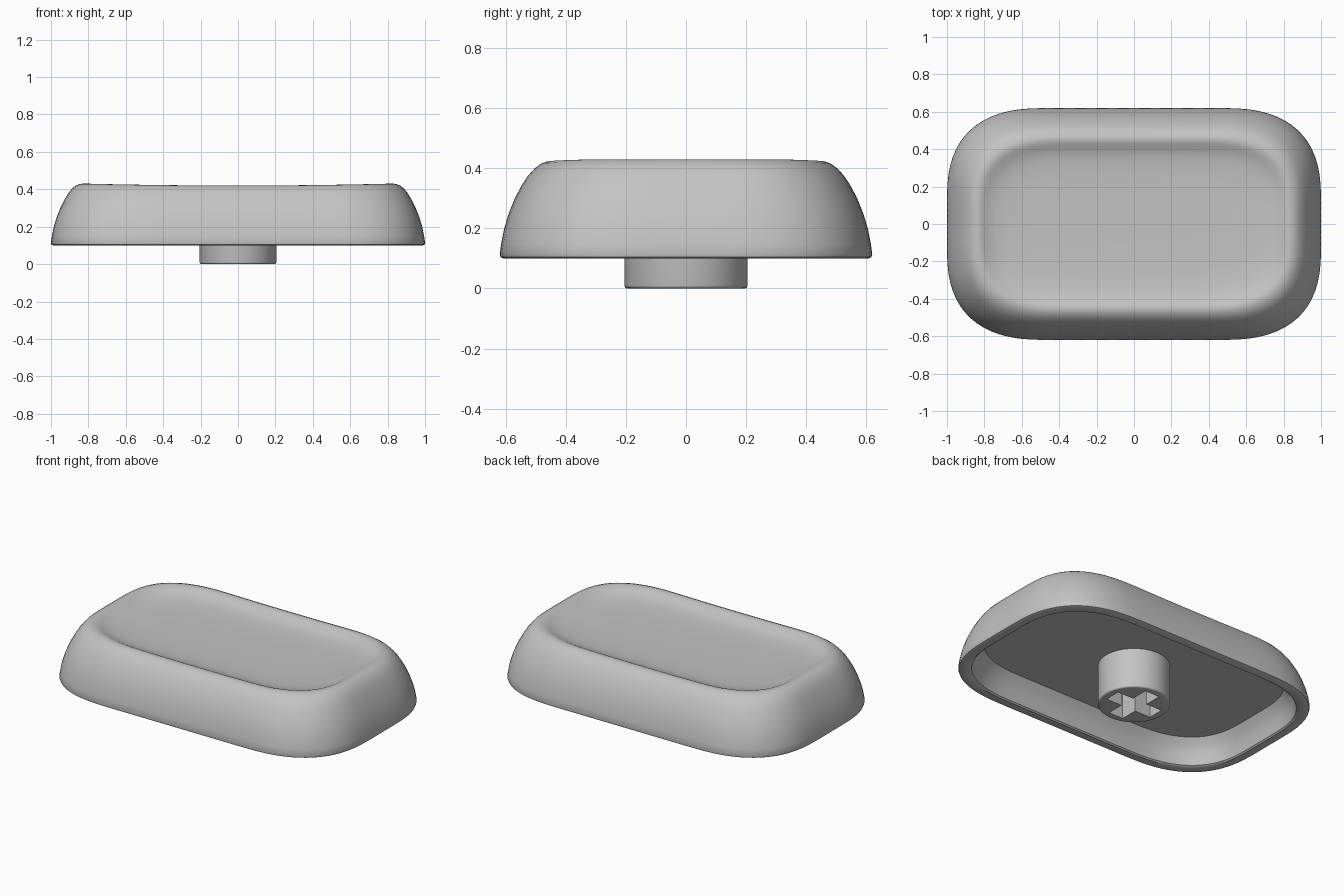
import bpy, bmesh, math

if "Cube" in bpy.data.objects:
    bpy.data.objects.remove(bpy.data.objects["Cube"], do_unlink=True)

grey = bpy.data.materials.new("plain grey plastic")
grey.use_nodes = True
colour = (0.55, 0.55, 0.55, 1)
grey.diffuse_color = colour
grey.node_tree.nodes["Principled BSDF"].inputs["Base Color"].default_value = colour


def make_object(name, bm):
    bmesh.ops.recalc_face_normals(bm, faces=bm.faces)
    mesh = bpy.data.meshes.new(name)
    bm.to_mesh(mesh)
    bm.free()
    mesh.materials.append(grey)
    obj = bpy.data.objects.new(name, mesh)
    bpy.context.collection.objects.link(obj)
    return obj


def smooth(obj, degrees):
    bpy.ops.object.select_all(action='DESELECT')
    obj.select_set(True)
    bpy.context.view_layer.objects.active = obj
    bpy.ops.object.shade_smooth_by_angle(angle=math.radians(degrees))


def rounded_outline(hx, hy, steps=16, side=8, power=2.6):
    """Rectangle with soft superelliptic corners, counter-clockwise."""
    cx, cy = hx * 0.54, hy * 0.8
    fx, fy = hx - cx, hy - cy
    quarter = []
    for i in range(steps + 1):
        a = math.pi / 2 * i / steps
        quarter.append((fx + cx * max(0, math.cos(a)) ** (2 / power),
                        fy + cy * max(0, math.sin(a)) ** (2 / power)))
    corners = [quarter,
               [(-x, y) for x, y in reversed(quarter)],
               [(-x, -y) for x, y in quarter],
               [(x, -y) for x, y in reversed(quarter)]]
    points = []
    for k, corner in enumerate(corners):
        points += corner
        (ax, ay), (bx, by) = corner[-1], corners[(k + 1) % 4][0]
        for j in range(1, side):
            t = j / side
            points.append((ax + (bx - ax) * t, ay + (by - ay) * t))
    return points


# Cap shell: (inset, height) from the inner ceiling, round the rim, to the dish
profile = [(0.125, 0.25), (0.115, 0.235), (0.095, 0.205), (0.08, 0.17),
           (0.07, 0.13), (0.064, 0.107), (0.055, 0.1), (0.012, 0.1),
           (0.003, 0.104), (0, 0.114), (0.005, 0.15), (0.015, 0.2),
           (0.03, 0.25), (0.05, 0.3), (0.075, 0.35), (0.095, 0.382),
           (0.115, 0.406), (0.135, 0.421), (0.155, 0.429), (0.172, 0.43),
           (0.19, 0.425), (0.21, 0.415), (0.235, 0.405), (0.265, 0.397),
           (0.31, 0.391), (0.38, 0.387), (0.48, 0.385)]
bm = bmesh.new()
loops = []
for inset, z in profile:
    loop = []
    for x, y in rounded_outline(1 - inset, 0.62 - inset):
        sag = 0.01 * max(0, 1 - (x / 0.8) ** 2) * min(1, max(0, (z - 0.3) / 0.1))
        loop.append(bm.verts.new((x, y, z - sag)))
    loops.append(loop)
for low, high in zip(loops, loops[1:]):
    for i in range(len(low)):
        j = (i + 1) % len(low)
        bm.faces.new((low[i], low[j], high[j], high[i]))
bm.faces.new(loops[0])
bm.faces.new(loops[-1])
cap = make_object("cap_shell", bm)
smooth(cap, 35)

# Stem: round post with a softened lower edge
bm = bmesh.new()
bmesh.ops.create_cone(bm, cap_ends=True, segments=64, radius1=0.205,
                      radius2=0.205, depth=0.27)
bmesh.ops.translate(bm, verts=bm.verts, vec=(0, 0, 0.135))
rim = [e for e in bm.edges if all(v.co.z < 0.01 for v in e.verts)]
bmesh.ops.bevel(bm, geom=rim, offset=0.01, segments=3, profile=0.5, affect='EDGES')
stem = make_object("stem", bm)

# Cross-shaped socket cut into the stem
arm, half = 0.16, 0.05
quarter = [(arm, -half), (arm, half), (half, half)]
bm = bmesh.new()
verts = []
for k in range(4):
    c, s = round(math.cos(k * math.pi / 2)), round(math.sin(k * math.pi / 2))
    verts += [bm.verts.new((x * c - y * s, x * s + y * c, -0.05)) for x, y in quarter]
base = bm.faces.new(verts)
top = bmesh.ops.extrude_face_region(bm, geom=[base])
bmesh.ops.translate(bm, vec=(0, 0, 0.27),
                    verts=[g for g in top["geom"] if isinstance(g, bmesh.types.BMVert)])
cutter = make_object("socket_cutter", bm)
cutter.hide_render = True

cut = stem.modifiers.new("socket", 'BOOLEAN')
cut.operation = 'DIFFERENCE'
cut.solver = 'EXACT'
cut.object = cutter
bpy.context.view_layer.objects.active = stem
bpy.ops.object.modifier_apply(modifier=cut.name)
bpy.data.objects.remove(cutter, do_unlink=True)
smooth(stem, 35)
